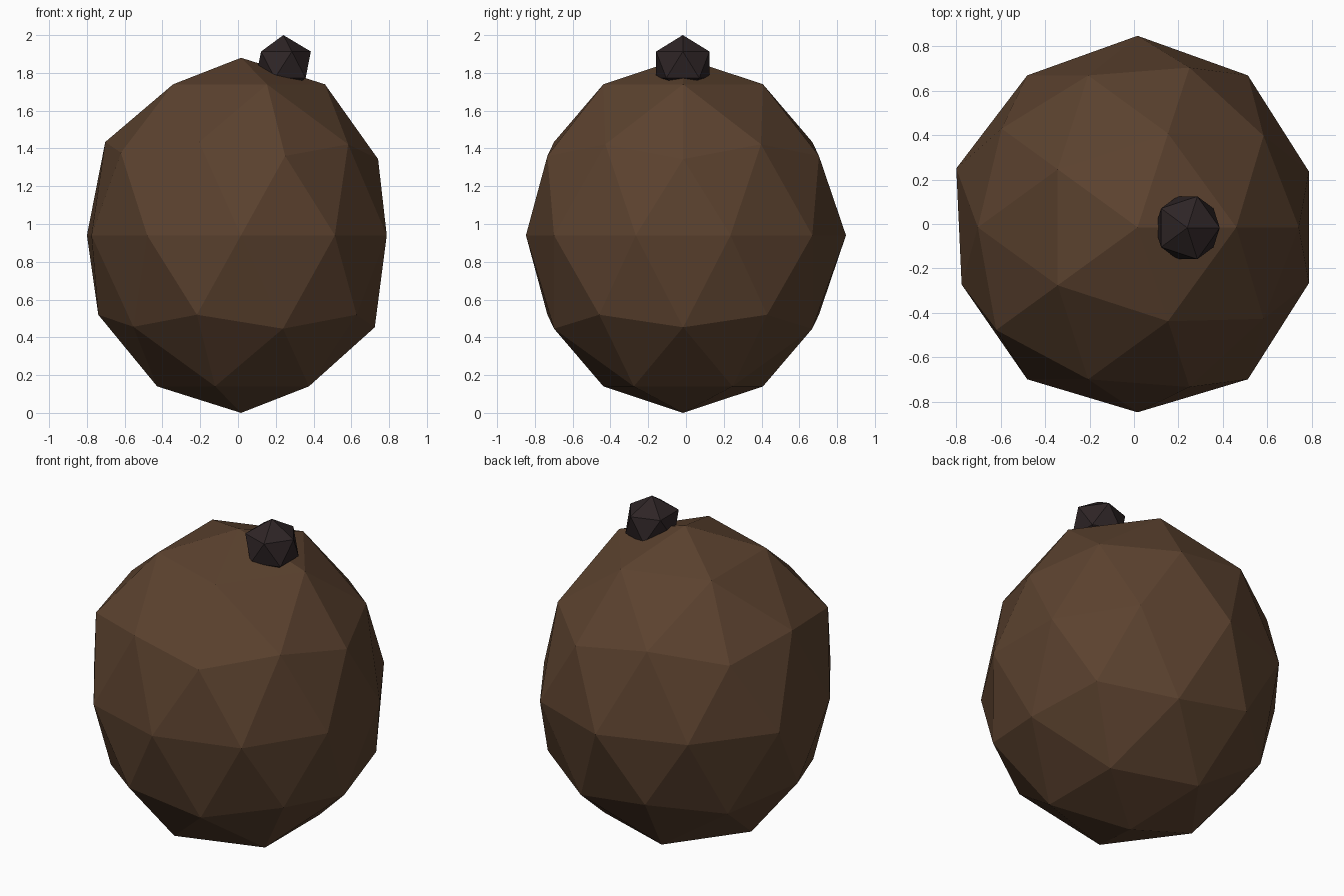
import bpy
from mathutils import Vector

if "Cube" in bpy.data.objects:
    bpy.data.objects.remove(bpy.data.objects["Cube"])


def make_material(name, rgb):
    mat = bpy.data.materials.new(name)
    mat.diffuse_color = (*rgb, 1.0)
    mat.use_nodes = True
    mat.node_tree.nodes["Principled BSDF"].inputs["Base Color"].default_value = mat.diffuse_color
    return mat


def faceted_ball(name, detail, centre, radii, mat, bumps=()):
    """Flat-shaded icosphere; bumps push single corners in or out."""
    bpy.ops.mesh.primitive_ico_sphere_add(subdivisions=detail, radius=1.0)
    ball = bpy.context.object
    ball.name = name
    ball.data.materials.append(mat)
    for v in ball.data.vertices:
        direction = v.co.normalized()
        factor = 1.0
        for bump, amount in bumps:
            if (direction - Vector(bump)).length < 0.1:
                factor = amount
        v.co = Vector([c + r * d * factor for c, r, d in zip(centre, radii, direction)])
    return ball


brown = make_material("shell brown", (0.105, 0.054, 0.028))
dark = make_material("stem dark brown", (0.027, 0.018, 0.019))

# Slightly uneven corners of the shell: direction, scale
shell_bumps = [
    ((0.951, 0.309, 0), 0.96), ((0.951, -0.309, 0), 0.96),
    ((0.894, 0, 0.447), 0.96),
    ((0.688, 0.5, 0.526), 0.975), ((0.688, -0.5, 0.526), 0.975),
    ((0.851, 0, -0.526), 0.985),
    ((-0.951, 0.309, 0), 1.015), ((-0.951, -0.309, 0), 0.985),
    ((-0.724, -0.526, 0.447), 1.04),
    ((-0.688, -0.5, -0.526), 0.98),
    ((0, 1, 0), 1.02), ((0, -1, 0), 0.985),
]

# Egg-shaped shell
faceted_ball("shell", 2, (0.016, -0.015, 0.94), (0.845, 0.845, 0.94), brown, shell_bumps)

# Small stem knob, off centre on top
faceted_ball("stem_knob", 1, (0.24, -0.017, 1.843), (0.163, 0.166, 0.157), dark)
